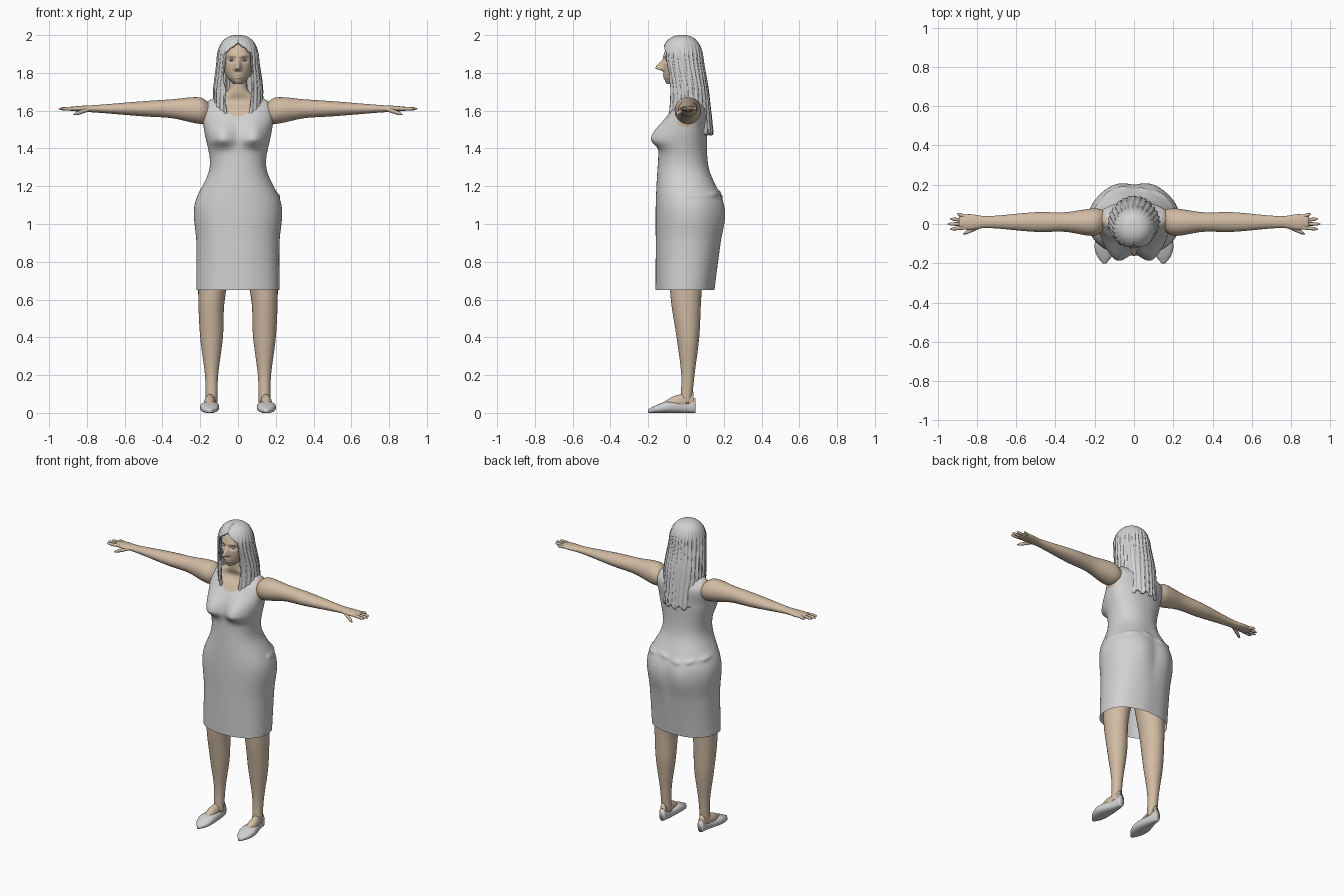
import bpy, bmesh
from math import sin, cos, pi, exp, copysign

cube = bpy.data.objects.get("Cube")
if cube:
    bpy.data.objects.remove(cube, do_unlink=True)


def material(name, *colour):
    mat = bpy.data.materials.new(name)
    mat.use_nodes = True
    mat.diffuse_color = (*colour, 1)
    shader = mat.node_tree.nodes["Principled BSDF"]
    shader.inputs["Base Color"].default_value = mat.diffuse_color
    return mat


skin = material("warm skin", .64, .5, .37)
grey = material("light grey", .64, .64, .64)
pale_blue = material("pale blue eye", .42, .47, .55)


def ramp(value, start, width):
    return min(1, max(0, (value - start) / width))


def spline(keys, t):
    """Smooth interpolation of key rows; the first entry of each row is t."""
    i = max(j for j in range(len(keys) - 1) if j == 0 or keys[j][0] <= t)
    start, end = keys[i], keys[i + 1]
    before, after = keys[max(i - 1, 0)], keys[min(i + 2, len(keys) - 1)]
    span = end[0] - start[0]
    s = (t - start[0]) / span
    blend = s * s * (3 - 2 * s)
    row = []
    for a, b, previous, following in list(zip(start, end, before, after))[1:]:
        leaving = (b - previous) / (end[0] - before[0]) * span
        arriving = (following - a) / (after[0] - start[0]) * span
        curve = s * (1 - s) * ((1 - s) * leaving - s * arriving)
        row.append(a + (b - a) * blend + curve)
    return row


def finish(name, bm, mats, mirror=False, rule=None):
    bmesh.ops.remove_doubles(bm, verts=bm.verts, dist=.00001)
    bmesh.ops.recalc_face_normals(bm, faces=bm.faces)
    for face in bm.faces:
        face.smooth = True
        if rule:
            face.material_index = rule(*face.calc_center_median())
    mesh = bpy.data.meshes.new(name)
    bm.to_mesh(mesh)
    bm.free()
    for mat in mats:
        mesh.materials.append(mat)
    obj = bpy.data.objects.new(name, mesh)
    bpy.context.collection.objects.link(obj)
    if mirror:
        obj.modifiers.new("other_side", "MIRROR")
    return obj


def skin_grid(bm, rows, closed):
    for low, high in zip(rows, rows[1:]):
        for i in range(0 if closed else 1, len(low)):
            bm.faces.new((low[i - 1], low[i], high[i], high[i - 1]))


def loft(name, axis, keys, mats, rows=40, seg=32, power=2, deform=None,
         open_start=False, mirror=False, rule=None):
    """Key rows: position on the axis, centre u, centre v, radius u, radius v."""
    keys = [key if len(key) == 5 else (*key, key[-1]) for key in keys]
    first, last = keys[0][0], keys[-1][0]
    bm = bmesh.new()
    rings = []
    for r in range(rows + 1):
        t = first + (last - first) * r / rows
        centre_u, centre_v, radius_u, radius_v = spline(keys, t)
        ring = []
        for i in range(seg):
            c, s = cos(2 * pi * i / seg), sin(2 * pi * i / seg)
            u = centre_u + radius_u * copysign(abs(c) ** (2 / power), c)
            v = centre_v + radius_v * copysign(abs(s) ** (2 / power), s)
            point = {"X": (t, u, v), "Y": (u, t, v), "Z": (u, v, t)}[axis]
            ring.append(bm.verts.new(deform(*point) if deform else point))
        rings.append(ring)
    skin_grid(bm, rings, True)
    if not open_start:
        bm.faces.new(rings[0])
    bm.faces.new(rings[-1])
    return finish(name, bm, mats, mirror, rule)


def upright(*profile):
    """Rows of height, half width, front and back, as centred loft keys."""
    return [(z, 0, (front + back) / 2, width, (back - front) / 2)
            for z, width, front, back in profile]


def bump(x, z, at_x, at_z, wide, tall, under=1):
    """Soft swelling on both sides; under scales its height below the peak."""
    if z < at_z:
        tall *= under
    across = (abs(x) - at_x) / wide
    along = (z - at_z) / tall
    return exp(-(across * across + along * along) / 2)


# Dress and upper chest: one body, coloured by neckline and armholes
def shape_torso(x, y, z):
    swell = 0
    if y < 0:
        y -= .06 * bump(x, z, .09, 1.45, .05, .06, under=.5) * ramp(-y, 0, .08)
    else:
        y += .02 * bump(x, z, .09, 1.05, .06, .1) * ramp(y, 0, .08)
        # Gathered folds behind the waist
        ridge = bump(0, z, 0, 1.16 + .01 * sin(23 * x), 1, .01)
        swell += .05 * ridge * (.6 + .4 * sin(70 * x + 30 * y))
    # Loose hem folds
    swell += .02 * ramp(-z, -1, 1) * sin(45 * x)
    return x * (1 + swell), y * (1 + swell), z


def torso_colour(x, y, z):
    armhole = z > 1.48 and abs(x) > .185 - ramp(z, 1.5, 4) and -.07 < y < .09
    scoop = y < .03 and z > 1.57 + 8 * x * x
    return int(armhole or scoop or z > 1.675)


loft("dress_and_chest", "Z", upright(
    (.65, .22, -.16, .15), (.9, .22, -.16, .18), (1.1, .23, -.16, .19),
    (1.3, .15, -.15, .12), (1.5, .18, -.13, .11), (1.6, .19, -.08, .11),
    (1.65, .16, -.04, .08), (1.7, .06, -.05, .05), (1.8, .05, -.05, .05)),
    [grey, skin], rows=170, seg=112, power=2.2, deform=shape_torso,
    open_start=True, rule=torso_colour)


# Head with sculpted nose, eye sockets, brows, lips and chin
def shape_face(x, y, z):
    if y > -.03:
        return x, y, z
    nose = .04 * bump(x, z, 0, 1.825, .01, .024, under=.3)
    nostrils = .01 * bump(x, z, .01, 1.82, .006, .008)
    sockets = .012 * bump(x, z, .033, 1.868, .013, .01)
    brows = .005 * bump(x, z, .03, 1.89, .02, .01, under=.5)
    lips = sum(.006 * bump(x, z, 0, height, .014, .005) for height in (1.79, 1.775))
    chin = .004 * bump(x, z, 0, 1.756, .014, .008)
    return x, y - nose - nostrils + sockets - brows - lips - chin, z


loft("head", "Z", upright(
    (1.74, .02, -.1, 0), (1.78, .06, -.115, .05), (1.86, .08, -.12, .08),
    (1.94, .07, -.1, .07), (1.98, .02, -.04, .02)),
    [skin], rows=80, seg=112, deform=shape_face)

loft("eyes", "Z", [(1.86, .033, -.095, .006), (1.867, .033, -.095, .014, .011),
                   (1.874, .033, -.095, .006)], [pale_blue], rows=10, mirror=True)

# Long hair: a grooved sheet wrapped from the back, open around the face
hair_profile = upright((1.4, .12, -.12, .15), (1.7, .13, -.1, .12),
                       (1.88, .11, -.13, .09), (2, .11, -.13, .09))


def hair_end(u):
    """Height of the lower edge: long behind, shorter over the shoulders."""
    shoulder, lock = ramp(abs(u), .42, .15), ramp(abs(u), .78, .1)
    return 1.48 + .14 * shoulder - .05 * lock + .01 * sin(37 * u)


def hair_point(u, down):
    z = 2 - (2 - hair_end(u)) * down ** 1.7
    dome = (1 - ramp(z, 1.88, .12) ** 2) ** .4
    middle, wide, deep = spline(hair_profile, z)[1:]
    opening = max(0, min(14 * (1.96 - z), .7, z - 1.1))
    angle = u * (pi - opening)
    groove = .022 * sin(27 * angle + 9 * z) + .01 * sin(61 * angle)
    radius = dome * (1 + groove * ramp(2 - z, 0, .1))
    return wide * radius * sin(angle), middle + deep * radius * cos(angle), z


bm = bmesh.new()
columns, steps = 180, 60
sheet = [[bm.verts.new(hair_point(2 * i / columns - 1, r / steps))
          for i in range(columns + 1)] for r in range(steps + 1)]
skin_grid(bm, sheet, False)
hair = finish("hair", bm, [grey])
shell = hair.modifiers.new("thickness", "SOLIDIFY")
shell.thickness = .01

# Arms held straight out, ending in flat palms
loft("arms", "X", [
    (.15, .02, 1.59, .05), (.2, .01, 1.6, .07), (.35, .01, 1.61, .05),
    (.5, .01, 1.61, .05, .04), (.75, .01, 1.61, .03, .02),
    (.84, .01, 1.61, .04, .015), (.89, .01, 1.61, .03, .01)],
    [skin], rows=70, mirror=True)


def finger(name, start, tip, radius):
    keys = []
    for along, fat in ((0, 1), (.8, .9), (1, .2)):
        x, y, z = (a + (b - a) * along for a, b in zip(start, tip))
        keys.append((x, y, z, radius * fat))
    loft(name, "X", keys, [skin], rows=16, seg=12, mirror=True)


for side, name in enumerate(("index", "middle", "ring", "little"), start=-1):
    reach = .95 - .012 * side * side
    finger(name + "_fingers", (.85, .018 * side, 1.61), (reach, .026 * side, 1.61), .009)
finger("thumbs", (.78, -.01, 1.61), (.87, -.05, 1.58), .011)

# Legs, feet and flat shoes
loft("legs", "Z", [
    (.05, .14, 0, .03), (.2, .14, .01, .035), (.4, .14, .01, .06),
    (.6, .14, 0, .07, .08), (.9, .11, 0, .1)], [skin], rows=60, mirror=True)

loft("feet", "Y", [
    (-.13, .15, .03, .02), (-.06, .15, .05, .03, .04), (.04, .14, .06, .02, .05)],
    [skin], mirror=True)

loft("shoes", "Y", [
    (-.2, .15, .01, .01), (-.16, .15, .02, .04, .02), (-.1, .15, .03, .05, .03),
    (0, .14, .03, .03), (.05, .14, .04, .02, .04)],
    [grey], power=2.5, mirror=True)
